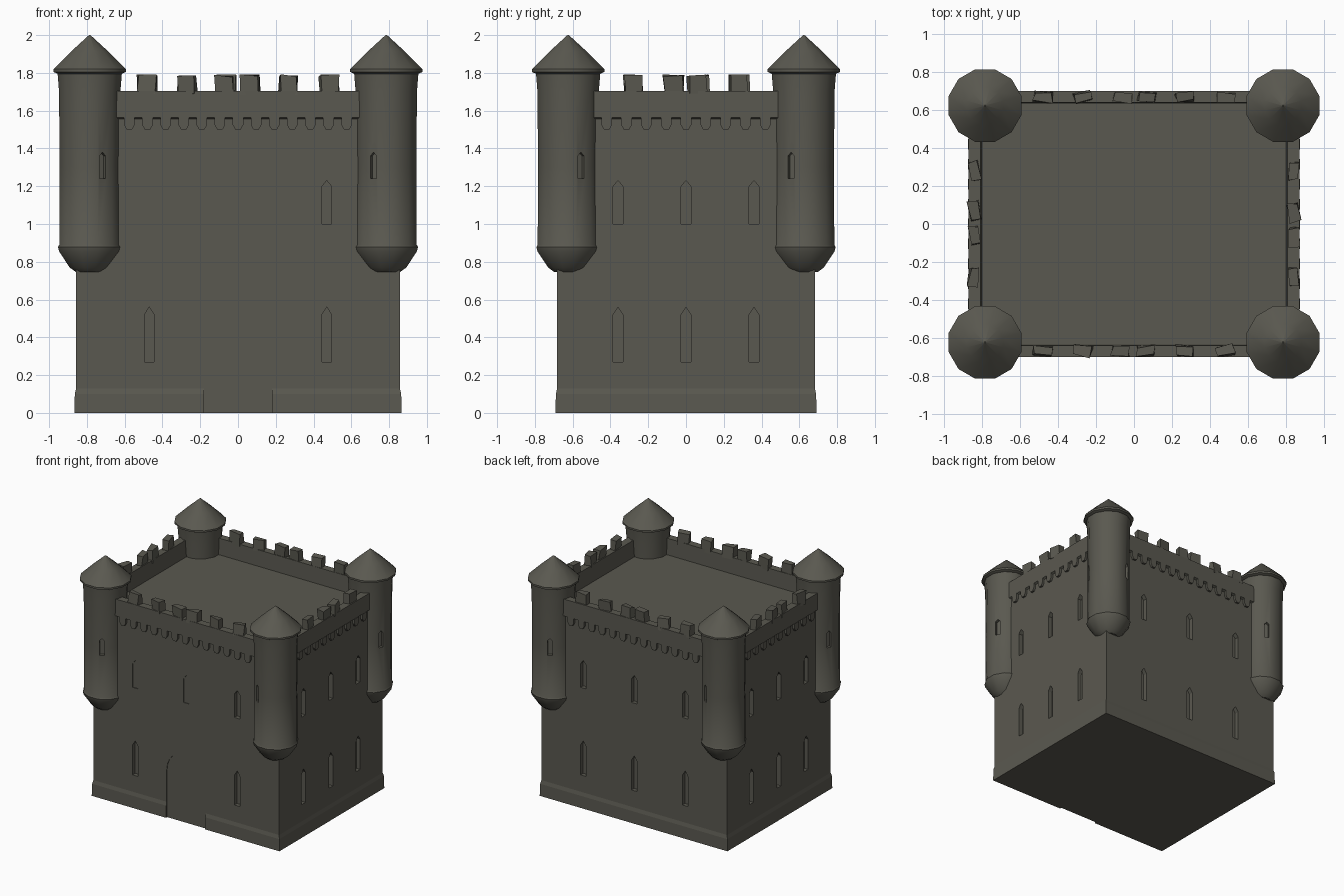
import bpy, bmesh, math, random
from mathutils import Vector, Matrix

if "Cube" in bpy.data.objects:
    bpy.data.objects.remove(bpy.data.objects["Cube"])

random.seed(4)
stone = bpy.data.materials.new("dark stone")
stone.diffuse_color = (0.102, 0.099, 0.080, 1)
stone.use_nodes = True
stone.node_tree.nodes["Principled BSDF"].inputs["Base Color"].default_value = stone.diffuse_color


def make_object(name, bm, smooth=None):
    bmesh.ops.recalc_face_normals(bm, faces=bm.faces[:])
    mesh = bpy.data.meshes.new(name)
    bm.to_mesh(mesh)
    bm.free()
    mesh.materials.append(stone)
    ob = bpy.data.objects.new(name, mesh)
    bpy.context.collection.objects.link(ob)
    if smooth:
        shade(ob, smooth)
    return ob


def shade(ob, degrees):
    bpy.ops.object.select_all(action='DESELECT')
    bpy.context.view_layer.objects.active = ob
    ob.select_set(True)
    bpy.ops.object.shade_smooth_by_angle(angle=math.radians(degrees))


def loft(bm, rings):
    """Skin closed rings of points and cap both ends."""
    rows = [[bm.verts.new(p) for p in ring] for ring in rings]
    n = len(rows[0])
    for a, b in zip(rows, rows[1:]):
        for i in range(n):
            bm.faces.new((a[i], a[(i + 1) % n], b[(i + 1) % n], b[i]))
    bm.faces.new(rows[0][::-1])
    bm.faces.new(rows[-1])


def prism(bm, outline, origin, angle, inner, outer):
    """Extrude an upright outline along the horizontal direction 'angle'."""
    n = Vector((math.cos(angle), math.sin(angle), 0))
    t = Vector((-n.y, n.x, 0))
    loft(bm, [[Vector(origin) + t * u + n * d + Vector((0, 0, v)) for u, v in outline]
              for d in (inner, outer)])


def slit(half, height):
    return [(-half, 0), (half, 0), (half, height * 0.86), (0, height), (-half, height * 0.86)]


def cut(ob, bm):
    """Carve the shapes in bm out of ob."""
    cutter = make_object("cutter", bm)
    cutter.hide_render = True
    mod = ob.modifiers.new("openings", 'BOOLEAN')
    mod.object = cutter
    mod.solver = 'EXACT'
    bpy.context.view_layer.objects.active = ob
    bpy.ops.object.modifier_apply(modifier=mod.name)
    bpy.data.objects.remove(cutter)


# Wall faces: outward angle, distance from centre, half length, window spacing
WX, WY = 0.857, 0.682
SIDES = [("front", -math.pi / 2, WY, WX, 0.47), ("back", math.pi / 2, WY, WX, 0.47),
         ("right", 0, WX, WY, 0.36), ("left", math.pi, WX, WY, 0.36)]

# Keep: plinth, walls, overhanging parapet and sunken roof in one skin
profile = [(0.866, 0.691, 0.0), (0.864, 0.689, 0.10), (WX, WY, 0.13), (WX, WY, 1.555),
           (0.872, 0.70, 1.565), (0.872, 0.70, 1.705), (0.81, 0.64, 1.705), (0.80, 0.635, 1.57)]
bm = bmesh.new()
loft(bm, [[(-x, -y, z), (x, -y, z), (x, y, z), (-x, y, z)] for x, y, z in profile])
keep = make_object("keep_walls", bm)

# Window slits and shallow front door
bm = bmesh.new()
for name, ang, dist, half, gap in SIDES:
    n = Vector((math.cos(ang), math.sin(ang), 0))
    t = Vector((-n.y, n.x, 0))
    for k in (-1, 0, 1):
        for z, h in ((0.27, 0.29), (1.0, 0.23)):
            if name == "front" and k == 0 and z < 0.5:
                continue
            faint = name == "front" and k < 1 and z > 0.5
            prism(bm, slit(0.026, h), n * dist + t * k * gap + Vector((0, 0, z)),
                  ang, -0.006 if faint else -0.035, 0.05)
arch = [(-0.18, -0.05), (0.18, -0.05)] + [
    (0.18 * math.cos(a), 0.40 + 0.18 * math.sin(a))
    for a in (math.pi * i / 12 for i in range(13))]
prism(bm, arch, (0, -WY, 0), -math.pi / 2, -0.006, 0.05)
cut(keep, bm)

# Corbels and rough merlons along each parapet
for name, ang, dist, half, gap in SIDES:
    n = Vector((math.cos(ang), math.sin(ang), 0))
    t = Vector((-n.y, n.x, 0))
    long_side = half > dist
    bm = bmesh.new()
    count = 13 if long_side else 9
    reach = 0.575 if long_side else 0.42
    for i in range(count):
        u = -reach + 2 * reach * i / (count - 1)
        outline = [(-0.028, 0.065), (-0.028, 0.025), (-0.014, 0.0),
                   (0.014, 0.0), (0.028, 0.025), (0.028, 0.065)]
        prism(bm, outline, n * dist + t * u + Vector((0, 0, 1.50)), ang, -0.01, 0.018)
    make_object(name + "_corbels", bm)

    bm = bmesh.new()
    spots = (-0.48, -0.27, -0.07, 0.06, 0.27, 0.48) if long_side else (-0.28, -0.07, 0.06, 0.28)
    for u in spots:
        pos = n * (dist - 0.014) + t * u + Vector((0, 0, 1.735))
        turn = Matrix.Rotation(ang + random.uniform(-0.2, 0.2), 4, 'Z')
        made = bmesh.ops.create_cube(bm, size=1, matrix=Matrix.Translation(pos) @ turn
                                     @ Matrix.Diagonal((0.05, 0.095, 0.10, 1)))
        for v in made["verts"]:
            v.co += Vector([random.uniform(-0.008, 0.008) for _ in range(3)])
    make_object(name + "_merlons", bm)

# Corner towers with tapered feet, arrow slits and pointed roofs
SEG = 12


def ring(cx, cy, r, z):
    return [(cx + r * math.cos(2 * math.pi * (i + 0.5) / SEG),
             cy + r * math.sin(2 * math.pi * (i + 0.5) / SEG), z) for i in range(SEG)]


for sx in (-1, 1):
    for sy in (-1, 1):
        cx, cy = sx * 0.785, sy * 0.624
        tag = ("front" if sy < 0 else "back") + ("_left" if sx < 0 else "_right")
        bm = bmesh.new()
        loft(bm, [ring(cx, cy, r, z) for r, z in
                  ((0.075, 0.745), (0.11, 0.77), (0.168, 0.855), (0.174, 0.878),
                   (0.167, 0.89), (0.165, 1.30), (0.168, 1.70), (0.178, 1.82))])
        tower = make_object(tag + "_tower", bm)
        bm = bmesh.new()
        ax, ay = (0 if sx > 0 else math.pi), sy * math.pi / 2
        inward = math.radians(25) * sx * sy
        for ang in (ax - inward, ay + inward):
            foot = (cx + 0.16 * math.cos(ang), cy + 0.16 * math.sin(ang), 1.24)
            prism(bm, slit(0.018, 0.14), foot, ang, -0.025, 0.05)
        cut(tower, bm)
        shade(tower, 35)

        bm = bmesh.new()
        loft(bm, [ring(cx, cy, r, z) for r, z in
                  ((0.165, 1.79), (0.198, 1.805), (0.198, 1.82), (0.10, 1.915), (0.004, 2.0))])
        make_object(tag + "_tower_roof", bm, 32)
